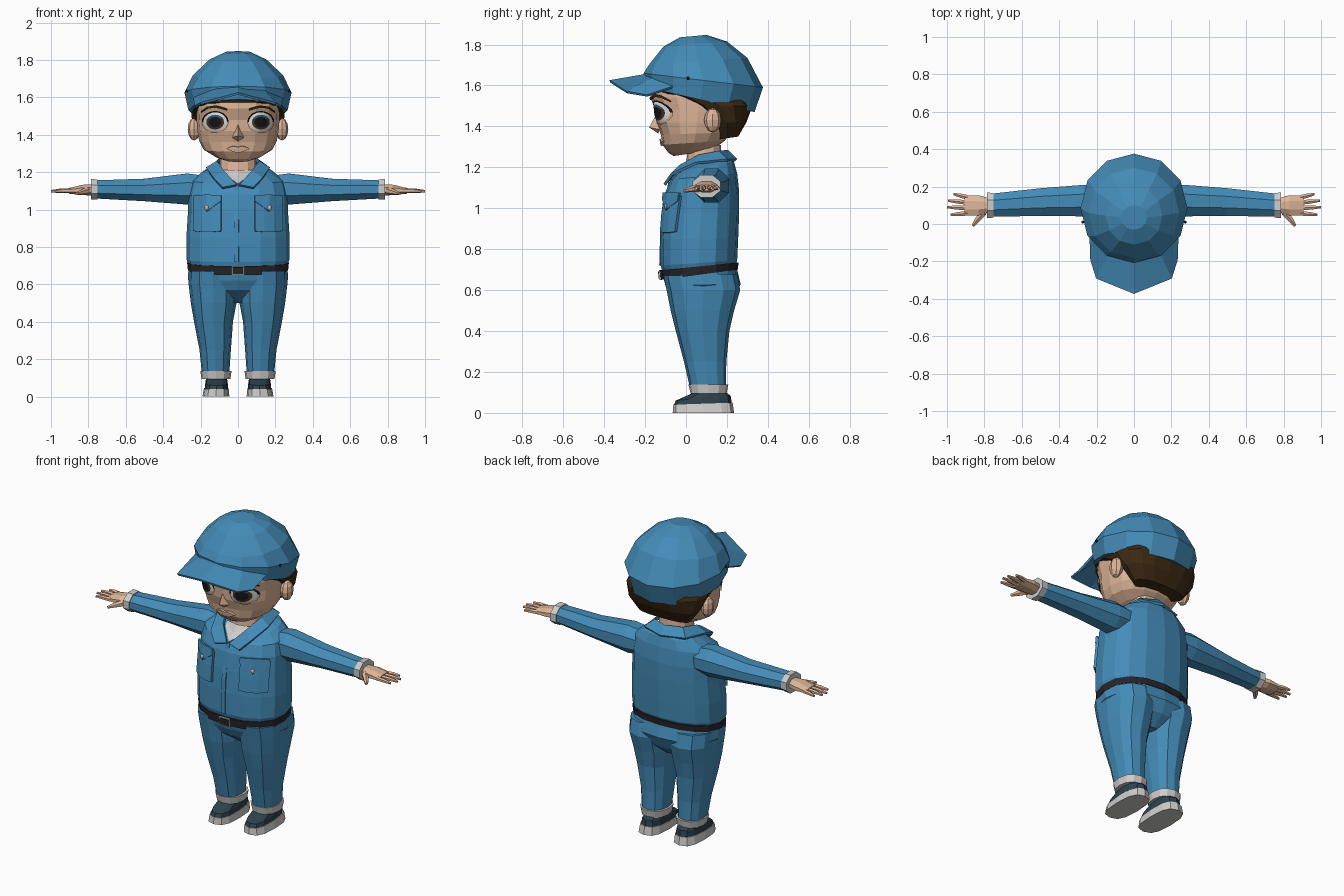
import bpy, bmesh, math
from mathutils import Vector

if "Cube" in bpy.data.objects:
    bpy.data.objects.remove(bpy.data.objects["Cube"])


def material(name, r, g, b):
    m = bpy.data.materials.new(name)
    m.diffuse_color = (r, g, b, 1)
    m.use_nodes = True
    m.node_tree.nodes["Principled BSDF"].inputs["Base Color"].default_value = m.diffuse_color
    return m


BLUE = material("work blue", .058, .262, .48)
SKIN = material("skin", .74, .47, .32)
HAIR = material("dark brown hair", .045, .022, .007)
WHITE = material("eye white", .8, .8, .79)
GREY = material("light grey", .62, .61, .6)
SLATE = material("shoe slate", .026, .053, .07)
BLACK = material("belt black", .02, .018, .022)
IRIS = material("iris brown", .07, .032, .014)
PUPIL = material("pupil", .008, .008, .01)
GLINT = material("eye glint", .04, .11, .18)


def make(name, bm, mats, mirror=False, thick=0, fix=True):
    if fix:
        bmesh.ops.recalc_face_normals(bm, faces=bm.faces)
    me = bpy.data.meshes.new(name)
    bm.to_mesh(me)
    bm.free()
    ob = bpy.data.objects.new(name, me)
    bpy.context.collection.objects.link(ob)
    for m in mats:
        me.materials.append(m)
    if thick:
        mod = ob.modifiers.new("thickness", 'SOLIDIFY')
        mod.thickness, mod.offset = thick, 0
    if mirror:
        ob.modifiers.new("mirror", 'MIRROR')
    return ob


def skin_rings(name, rings, mat, mirror=False):
    """Join closed rings of points into one capped body."""
    bm = bmesh.new()
    vs = [[bm.verts.new(p) for p in r] for r in rings]
    n = len(vs[0])
    for a, b in zip(vs, vs[1:]):
        for i in range(n):
            j = (i + 1) % n
            bm.faces.new((a[i], a[j], b[j], b[i]))
    bm.faces.new(vs[0])
    bm.faces.new(vs[-1])
    return make(name, bm, [mat], mirror)


def power(v, e):
    return math.copysign(abs(v) ** e, v)


def body(name, rows, mat, n=16, p=2.3, cx=0, mirror=False):
    """Upright loft; row = z front, z back, half width, y front, y back[, centre x]."""
    rings = []
    for zf, zb, rx, yf, yb, *c in rows:
        x0, ring = (c[0] if c else cx), []
        for i in range(n):
            a = 2 * math.pi * i / n - math.pi / 2
            x = x0 + rx * power(math.cos(a), 2 / p)
            t = (1 + power(math.sin(a), 2 / p)) / 2
            ring.append((x, yf + t * (yb - yf), zf + t * (zb - zf)))
        rings.append(ring)
    return skin_rings(name, rings, mat, mirror)


def front_y(rows, x, z, p=2.3):
    """Front surface depth of an upright loft at x, z."""
    z = min(max(z, rows[0][0]), rows[-1][0])
    for a, b in zip(rows, rows[1:]):
        if z <= b[0]:
            break
    t = (z - a[0]) / (b[0] - a[0])
    rx, yf, yb = (a[k] + t * (b[k] - a[k]) for k in (2, 3, 4))
    f = max(0, 1 - min(1, abs(x) / rx) ** p) ** (1 / p)
    return (yf + yb) / 2 - (yb - yf) / 2 * f


def sheet(name, cols, rows, off, mat, thick=.008, mirror=True):
    """Plate following a body's front; column = x, low z, high z."""
    bm = bmesh.new()
    vs = []
    for x, lo, hi in cols:
        vs.append([bm.verts.new((x, front_y(rows, x, z) - off, z))
                   for z in (lo, (lo + hi) / 2, hi)])
    for a, b in zip(vs, vs[1:]):
        for k in (0, 1):
            bm.faces.new((a[k], b[k], b[k + 1], a[k + 1]))
    return make(name, bm, [mat], mirror, thick, False)


def tube(name, pts, mat, n=8, mirror=True):
    """Loft along a path; point = x, y, z, half width, half height."""
    d = (Vector(pts[-1][:3]) - Vector(pts[0][:3])).normalized()
    side = d.cross(Vector((0, 0, 1))).normalized()
    up = side.cross(d)
    rings = []
    for x, y, z, w, h in pts:
        rings.append([Vector((x, y, z)) + side * w * math.cos(a) + up * h * math.sin(a)
                      for a in (2 * math.pi * (i + .5) / n for i in range(n))])
    return skin_rings(name, rings, mat, mirror)


def ball(name, loc, scale, mat, mirror=True):
    bm = bmesh.new()
    bmesh.ops.create_uvsphere(bm, u_segments=8, v_segments=6, radius=1)
    for v in bm.verts:
        v.co = Vector([c * s + l for c, s, l in zip(v.co, scale, loc)])
    return make(name, bm, [mat], mirror)


# Head, neck and ears
head = [(1.255, 1.28, .07, -.06, .10), (1.27, 1.30, .125, -.085, .15),
        (1.31, 1.33, .183, -.115, .19), (1.36, 1.37, .207, -.123, .22),
        (1.42, 1.42, .217, -.145, .25), (1.48, 1.48, .222, -.15, .27),
        (1.54, 1.54, .224, -.174, .28), (1.62, 1.62, .22, -.17, .28)]
body("head", head, SKIN)
body("neck", [(1.15, 1.15, .1, -.005, .18), (1.31, 1.31, .095, .01, .17)], SKIN, 12)
ball("ears", (.235, .13, 1.43), (.034, .042, .06), SKIN)

# Nose and lips
bm = bmesh.new()
nose = [bm.verts.new(c) for c in ((0, -.145, 1.46), (-.032, -.13, 1.385), (0, -.135, 1.365),
                                  (.032, -.13, 1.385), (0, -.18, 1.395))]
for i in range(4):
    bm.faces.new((nose[i], nose[(i + 1) % 4], nose[4]))
make("nose", bm, [SKIN], fix=False)
sheet("lips", [(-.06, 1.325, 1.328), (-.025, 1.31, 1.34), (0, 1.305, 1.335),
               (.025, 1.31, 1.34), (.06, 1.325, 1.328)], head, .004, SKIN, .012, False)

# Eyes: bulging discs coloured by ring
bm = bmesh.new()
radii = (.2, .5, .7, .93, 1.06)
loops = []
for r in radii:
    ring = []
    for i in range(20):
        a = 2 * math.pi * i / 20
        x, z = .122 + .068 * r * math.cos(a), 1.468 + .056 * r * math.sin(a)
        ring.append(bm.verts.new((x, front_y(head, x, z) - .006 - .016 * max(0, 1 - r * r), z)))
    loops.append(ring)
bm.faces.new(loops[0]).material_index = 2
for k, (a, b) in enumerate(zip(loops, loops[1:])):
    for i in range(20):
        j = (i + 1) % 20
        f = bm.faces.new((a[i], b[i], b[j], a[j]))
        # pupil, iris with glint above, white, upper lash line
        f.material_index = (2, 3 if 2 <= i < 8 else 1, 0, 2 if i < 10 else 4)[k]
make("eyes", bm, [WHITE, IRIS, PUPIL, GLINT, SKIN], True, fix=False)
sheet("eyebrows", [(.06, 1.53, 1.54), (.12, 1.545, 1.557), (.165, 1.54, 1.55),
                   (.195, 1.52, 1.525)], head, .006, HAIR)

# Hair
body("hair", [(1.335, 1.35, .165, .15, .255), (1.42, 1.42, .226, .11, .295),
              (1.50, 1.50, .25, .0, .325), (1.575, 1.54, .247, -.178, .325),
              (1.62, 1.56, .24, -.178, .32)], HAIR)

# Cap crown, peak and vents
body("cap_crown", [(1.59, 1.47, .265, -.195, .335), (1.66, 1.59, .286, -.207, .376),
                   (1.70, 1.735, .242, -.182, .30), (1.79, 1.815, .152, -.11, .20),
                   (1.835, 1.847, .07, -.03, .10)], BLUE, 12, 2.05)
inner = [(0, -.17, 1.655), (.13, -.14, 1.645), (.235, -.04, 1.60)]
outer = [(0, -.372, 1.62), (.2, -.29, 1.567), (.23, -.19, 1.55)]


def both(half):
    """Extend a right-hand edge across the middle."""
    return [(-x, y, z) for x, y, z in half[:0:-1]] + half


def strip(name, edge_a, edge_b, mat, thick):
    bm = bmesh.new()
    a, b = ([bm.verts.new(c) for c in e] for e in (edge_a, edge_b))
    for i in range(len(a) - 1):
        bm.faces.new((a[i], b[i], b[i + 1], a[i + 1]))
    return make(name, bm, [mat], False, thick, False)


strip("cap_peak", both(inner), both(outer), BLUE, .012)
ball("cap_vents", (.274, .01, 1.635), (.008, .008, .008), BLACK)

# Jacket torso
torso = [(.69, .72, .265, -.115, .24), (.72, .745, .275, -.124, .25),
         (.85, .85, .276, -.124, .255), (.98, .98, .268, -.114, .26),
         (1.08, 1.08, .265, -.10, .26), (1.14, 1.17, .25, -.075, .25),
         (1.18, 1.225, .19, -.03, .235), (1.20, 1.26, .12, .0, .21)]
body("jacket", torso, BLUE)
sheet("undershirt", [(-.075, 1.19, 1.21), (0, 1.135, 1.21), (.075, 1.19, 1.21)],
      torso, .006, GREY, .008, False)
sheet("placket", [(-.022, .72, 1.13), (.004, .72, 1.13)], torso, .003, BLUE, .008, False)

# Collar: open band running from front tip round the back to the other tip
inside = [(0, .2, 1.28), (.09, .16, 1.275), (.11, .06, 1.255), (.075, -.03, 1.205),
          (.008, -.093, 1.13)]
outside = [(0, .245, 1.235), (.135, .2, 1.235), (.168, .05, 1.22), (.13, -.07, 1.165),
           (.082, -.105, 1.115)]
strip("collar", both(inside), both(outside), BLUE, .014)

# Chest pockets with flaps and buttons
sheet("pockets", [(.09, .885, 1.06), (.14, .88, 1.06), (.19, .88, 1.06), (.235, .885, 1.06)],
      torso, .006, BLUE, .014)
sheet("pocket_flaps", [(.09, 1.045, 1.075), (.165, .99, 1.08), (.235, 1.035, 1.075)],
      torso, .014, BLUE, .012)
ball("pocket_buttons", (.168, front_y(torso, .168, 1.01) - .02, 1.01), (.013, .008, .013), GREY)

# Belt and buckle
belt = [(.65, .70, .268, -.122, .253), (.697, .735, .272, -.127, .257)]
body("belt", belt, BLACK)
for nm, w, h, off, m in (("buckle_frame", .036, .024, .004, GREY),
                         ("buckle_centre", .029, .018, .008, BLACK)):
    sheet(nm, [(-w, .674 - h, .674 + h), (w, .674 - h, .674 + h)], belt, off, m, .006, False)

# Trousers: seat and legs
body("trouser_seat", [(.50, .50, .05, .02, .17), (.57, .56, .22, -.075, .235),
                      (.62, .63, .268, -.10, .267), (.68, .72, .264, -.115, .245)], BLUE)
body("trouser_legs", [(.12, .12, .073, .02, .195, .12), (.25, .25, .084, -.01, .197, .122),
                      (.40, .40, .104, -.05, .212, .131), (.50, .50, .122, -.075, .235, .13),
                      (.60, .60, .13, -.095, .265, .134), (.67, .68, .128, -.11, .25, .135)],
     BLUE, 12, mirror=True)
body("trouser_cuffs", [(.095, .095, .077, .022, .198, .118), (.138, .138, .084, .012, .207, .118)],
     GREY, 12, mirror=True)

# Shoes
body("shoe_soles", [(0, 0, .072, -.065, .235, .118), (.04, .05, .066, -.062, .228, .116)],
     GREY, 12, 2.8, mirror=True)
body("shoe_uppers", [(.038, .048, .063, -.06, .224, .115), (.06, .085, .06, -.05, .218, .115),
                     (.098, .10, .056, .035, .195, .115), (.12, .12, .055, .04, .19, .115)],
     SLATE, 12, 2.6, mirror=True)

# Sleeves and cuffs
tube("sleeves", [(.17, .125, 1.11, .088, .075), (.27, .125, 1.11, .091, .09),
                 (.5, .117, 1.105, .08, .065), (.77, .10, 1.108, .066, .052)], BLUE)
tube("sleeve_cuffs", [(.75, .10, 1.108, .071, .058), (.787, .10, 1.108, .074, .06)], GREY)

# Hands
tube("palms", [(.77, .10, 1.105, .04, .032), (.83, .10, 1.105, .058, .03),
               (.905, .10, 1.10, .058, .016)], SKIN)
for i, (y0, y1, tip) in enumerate(((.143, .16, .965), (.115, .125, .995),
                                   (.086, .09, 1.0), (.057, .05, .98))):
    tube("finger_%d" % (i + 1), [(.89, y0, 1.10, .014, .013),
                                 ((.89 + tip) / 2, (y0 + y1) / 2, 1.101, .013, .012),
                                 (tip, y1, 1.098, .007, .007)], SKIN, 6)
tube("thumbs", [(.805, .06, 1.10, .02, .02), (.84, .02, 1.092, .016, .014),
                (.862, -.01, 1.086, .008, .008)], SKIN, 6)
